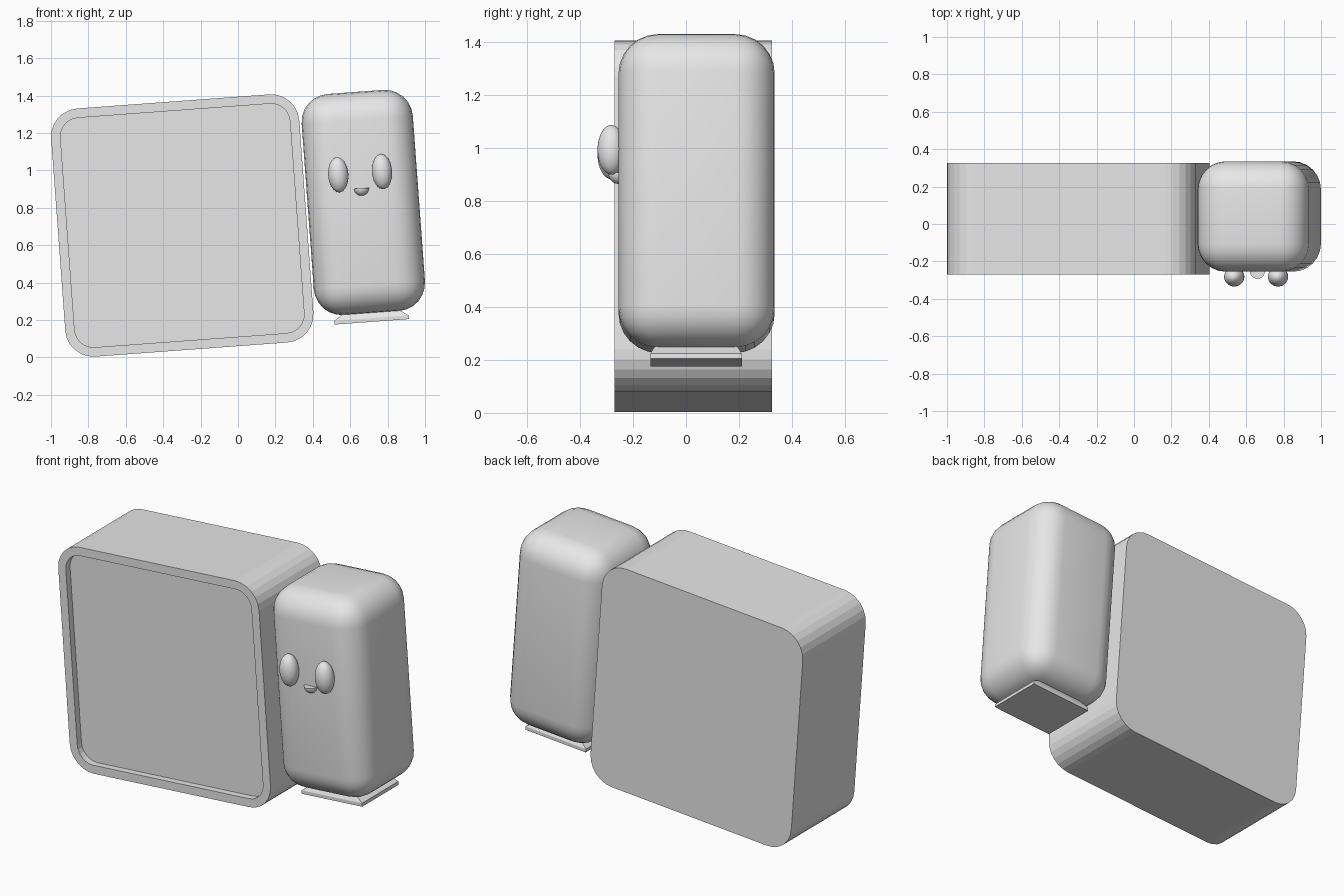
import bpy, bmesh, math
from mathutils import Matrix, Vector

cube = bpy.data.objects.get("Cube")
if cube:
    bpy.data.objects.remove(cube, do_unlink=True)

TILT = math.radians(-4.2)

grey = bpy.data.materials.new("plain_grey")
grey.use_nodes = True
colour = (0.8, 0.8, 0.8, 1)
grey.diffuse_color = colour
grey.node_tree.nodes["Principled BSDF"].inputs["Base Color"].default_value = colour


def add_object(name, bm, location, smooth=False):
    """Turn a bmesh into a tilted, coloured object."""
    bmesh.ops.recalc_face_normals(bm, faces=bm.faces)
    mesh = bpy.data.meshes.new(name)
    bm.to_mesh(mesh)
    bm.free()
    mesh.materials.append(grey)
    obj = bpy.data.objects.new(name, mesh)
    obj.location = location
    obj.rotation_euler.y = TILT
    bpy.context.collection.objects.link(obj)
    if smooth:
        bpy.ops.object.select_all(action='DESELECT')
        obj.select_set(True)
        bpy.context.view_layer.objects.active = obj
        bpy.ops.object.shade_smooth_by_angle(angle=math.radians(40))
    return obj


def rounded_ring(bm, size, radius, y, steps=6):
    """Loop of vertices around a rounded square in the xz plane."""
    core = size / 2 - radius
    ring = []
    for quarter, (sx, sz) in enumerate([(1, 1), (-1, 1), (-1, -1), (1, -1)]):
        for i in range(steps + 1):
            a = (quarter + i / steps) * math.pi / 2
            ring.append(bm.verts.new((sx * core + radius * math.cos(a), y,
                                      sz * core + radius * math.sin(a))))
    return ring


def bridge(bm, a, b):
    for i in range(len(a)):
        j = (i + 1) % len(a)
        bm.faces.new((a[i], a[j], b[j], b[i]))


# Large rounded case with a shallow recessed front panel
bm = bmesh.new()
rings = [rounded_ring(bm, 1.33, 0.15, 0.297),
         rounded_ring(bm, 1.33, 0.15, -0.297),
         rounded_ring(bm, 1.23, 0.10, -0.297),
         rounded_ring(bm, 1.23, 0.10, -0.257)]
for a, b in zip(rings, rings[1:]):
    bridge(bm, a, b)
bm.faces.new(rings[0])
bm.faces.new(rings[-1])
add_object("case", bm, (-0.298, 0.028, 0.705))

# Soft-edged body beside it
bm = bmesh.new()
bmesh.ops.create_cube(bm, size=1, matrix=Matrix.Diagonal((0.596, 0.59, 1.185, 1)))
bmesh.ops.bevel(bm, geom=bm.edges[:], offset=0.15, segments=6, profile=0.5,
                affect='EDGES')
add_object("body", bm, (0.67, 0.04, 0.828), smooth=True)

# Foot: thin slab that tapers up into the body
bm = bmesh.new()
levels = []
for width, depth, z in [(0.4, 0.345, 0), (0.4, 0.345, 0.02), (0.28, 0.3, 0.06)]:
    levels.append([bm.verts.new((sx * width / 2, sy * depth / 2, z))
                   for sx, sy in [(1, 1), (-1, 1), (-1, -1), (1, -1)]])
for a, b in zip(levels, levels[1:]):
    bridge(bm, a, b)
bm.faces.new(levels[0])
bm.faces.new(levels[-1])
add_object("foot", bm, (0.715, 0.038, 0.19))

# Eyes
for name, x, z in [("right_eye", 0.536, 0.976), ("left_eye", 0.77, 0.993)]:
    bm = bmesh.new()
    bmesh.ops.create_uvsphere(bm, u_segments=32, v_segments=16, radius=1,
                              matrix=Matrix.Diagonal((0.054, 0.052, 0.094, 1)))
    add_object(name, bm, (x, -0.282, z), smooth=True)

# Mouth: lower half of a small sphere
bm = bmesh.new()
bmesh.ops.create_uvsphere(bm, u_segments=24, v_segments=16, radius=0.04)
cut = bmesh.ops.bisect_plane(bm, geom=bm.verts[:] + bm.edges[:] + bm.faces[:],
                             plane_co=Vector((0, 0, 0)), plane_no=Vector((0, 0, 1)),
                             clear_outer=True)
bmesh.ops.holes_fill(bm, edges=[e for e in bm.edges if e.is_boundary], sides=0)
add_object("mouth", bm, (0.66, -0.253, 0.904), smooth=True)
